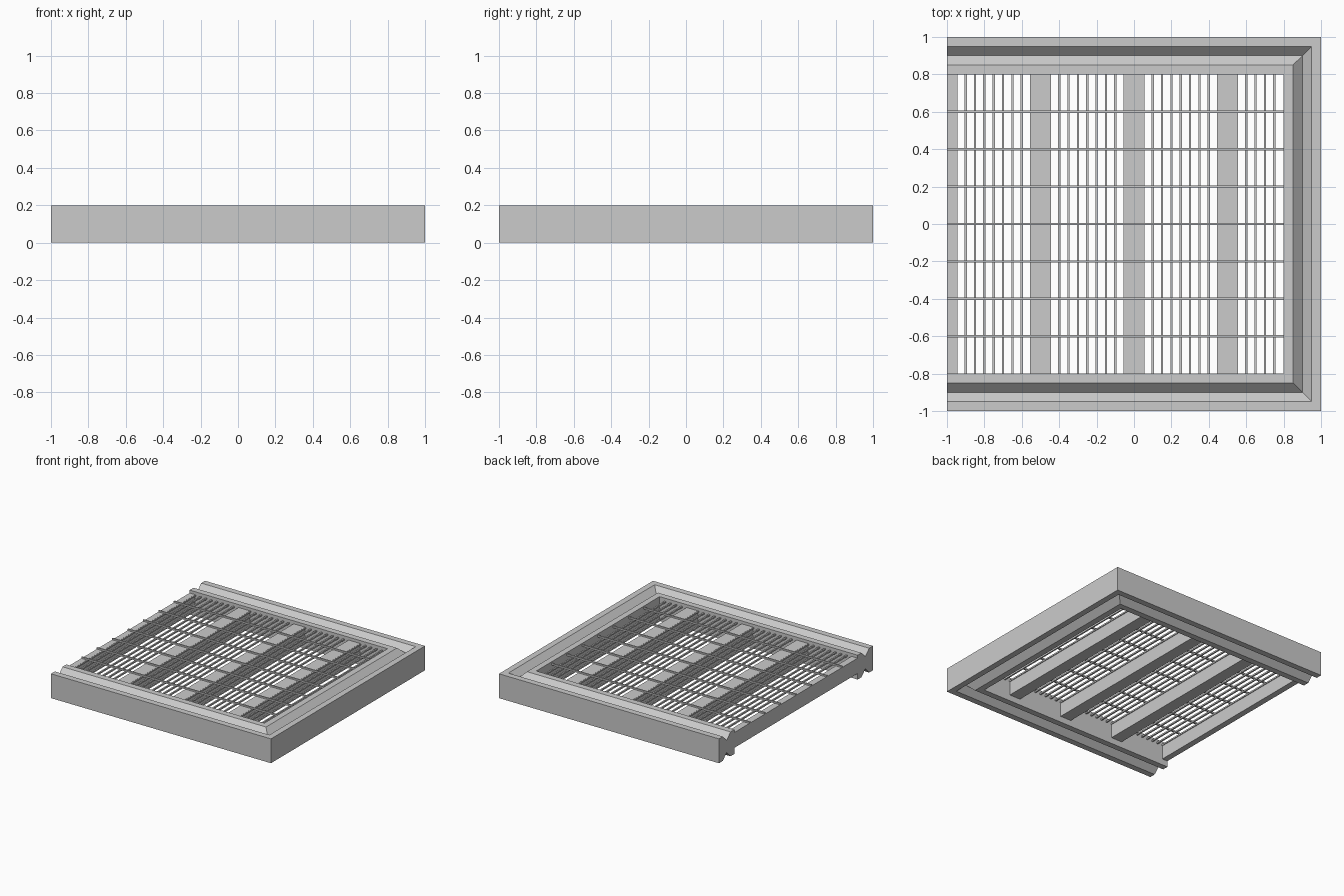
import bpy, bmesh

if "Cube" in bpy.data.objects:
    bpy.data.objects.remove(bpy.data.objects["Cube"])


def finish(name, bm):
    bmesh.ops.recalc_face_normals(bm, faces=bm.faces)
    mesh = bpy.data.meshes.new(name)
    bm.to_mesh(mesh)
    bm.free()
    obj = bpy.data.objects.new(name, mesh)
    bpy.context.collection.objects.link(obj)
    return obj


def add_box(bm, x0, x1, y0, y1, z0, z1):
    verts = bmesh.ops.create_cube(bm, size=1)["verts"]
    for v in verts:
        v.co.x = x1 if v.co.x > 0 else x0
        v.co.y = y1 if v.co.y > 0 else y0
        v.co.z = z1 if v.co.z > 0 else z0


# U-shaped frame: grooved profile (inset, height) swept with mitred corners
profile = [(0, 0), (0, .2), (.05, .2), (.1, .15), (.15, .2), (.2, .2),
           (.2, 0), (.15, 0), (.1, .05), (.05, 0)]
bm = bmesh.new()
rings = []
for px, py in [(-1, -1), (1, -1), (1, 1), (-1, 1)]:
    rings.append([bm.verts.new((px - (d if px > 0 else 0), py * (1 - d), z))
                  for d, z in profile])
n = len(profile)
for a, b in zip(rings, rings[1:]):
    for i in range(n):
        j = (i + 1) % n
        bm.faces.new((a[i], a[j], b[j], b[i]))
bm.faces.new(rings[0])
bm.faces.new(rings[-1])
finish("frame", bm)

# Support beams, the first one cut in half at the open edge
bm = bmesh.new()
for cx in (-1, -.5, 0, .5):
    add_box(bm, max(cx - .05, -1), cx + .05, -.8, .8, .05, .176)
finish("support_beams", bm)

# Closely spaced grate bars running front to back
bm = bmesh.new()
for i in range(35):
    cx = -.95 + .05 * i
    add_box(bm, cx - .006, cx + .006, -.8, .8, .163, .175)
finish("grate_bars", bm)

# Cross rods lying over the beams
bm = bmesh.new()
for i in range(-3, 4):
    add_box(bm, -1, .8, i * .2 - .006, i * .2 + .006, .175, .188)
finish("cross_rods", bm)
